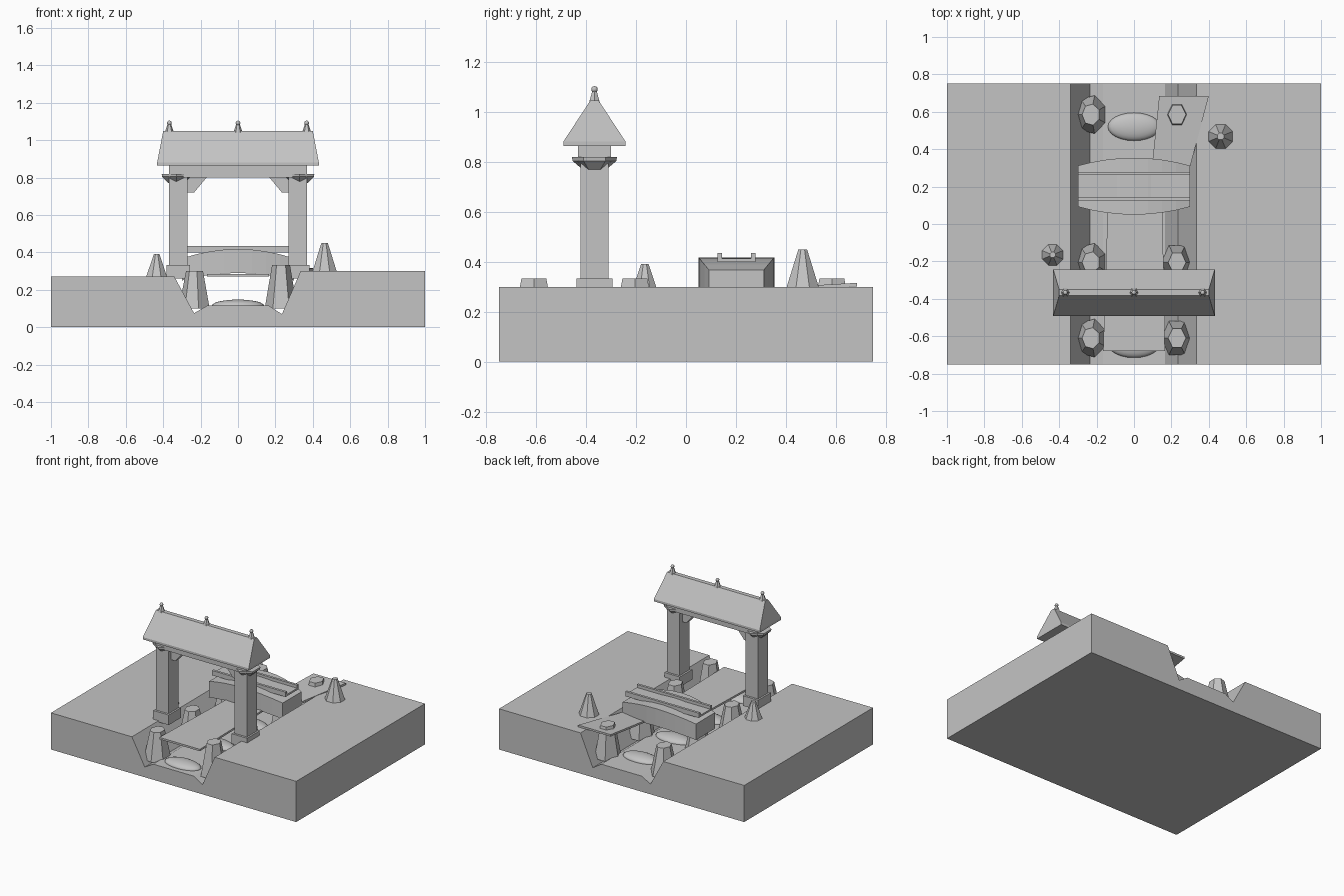
import bpy, bmesh, math
from mathutils import Vector

if "Cube" in bpy.data.objects:
    bpy.data.objects.remove(bpy.data.objects["Cube"])

# One plain grey for the whole model
GREY = bpy.data.materials.new("plain_grey")
GREY.diffuse_color = (0.55, 0.55, 0.55, 1)
GREY.use_nodes = True
GREY.node_tree.nodes["Principled BSDF"].inputs["Base Color"].default_value = GREY.diffuse_color


def finish(name, bm):
    bmesh.ops.recalc_face_normals(bm, faces=bm.faces)
    me = bpy.data.meshes.new(name)
    bm.to_mesh(me)
    bm.free()
    me.materials.append(GREY)
    ob = bpy.data.objects.new(name, me)
    bpy.context.collection.objects.link(ob)
    return ob


def box(name, x0, x1, y0, y1, z0, z1):
    bm = bmesh.new()
    bmesh.ops.create_cube(bm, size=1)
    for v in bm.verts:
        v.co = (x0 if v.co.x < 0 else x1, y0 if v.co.y < 0 else y1, z0 if v.co.z < 0 else z1)
    return finish(name, bm)


def prism(name, pts, vec):
    """Extrude a flat polygon along a vector."""
    bm = bmesh.new()
    f = bm.faces.new([bm.verts.new(p) for p in pts])
    r = bmesh.ops.extrude_face_region(bm, geom=[f])
    bmesh.ops.translate(bm, vec=vec, verts=[v for v in r["geom"] if isinstance(v, bmesh.types.BMVert)])
    bm.faces.new([v for v in f.verts]) if not f.is_valid else None
    return finish(name, bm)


def loft(name, rings):
    """Join equal-length closed rings and cap the ends."""
    bm = bmesh.new()
    rs = [[bm.verts.new(p) for p in r] for r in rings]
    n = len(rs[0])
    for a, b in zip(rs, rs[1:]):
        for i in range(n):
            j = (i + 1) % n
            bm.faces.new((a[i], a[j], b[j], b[i]))
    bm.faces.new(rs[0])
    bm.faces.new(rs[-1])
    return finish(name, bm)


def cone(name, x, y, z0, z1, r0, r1, n, turn=0.0, sx=1.0, sy=1.0):
    ang = [turn + 2 * math.pi * i / n for i in range(n)]
    return loft(name, [[(x + sx * r * math.cos(a), y + sy * r * math.sin(a), z) for a in ang]
                       for r, z in ((r0, z0), (r1, z1))])


def ball(name, x, y, z, sx, sy, sz, u, v):
    bm = bmesh.new()
    bmesh.ops.create_uvsphere(bm, u_segments=u, v_segments=v, radius=1)
    for w in bm.verts:
        w.co = Vector((x + w.co.x * sx, y + w.co.y * sy, z + w.co.z * sz))
    for f in bm.faces:
        f.smooth = True
    return finish(name, bm)


# Ground block with the stream channel
section = [(-1, 0), (1, 0), (1, 0.30), (0.335, 0.30), (0.235, 0.07), (0.165, 0.115),
           (-0.165, 0.115), (-0.235, 0.075), (-0.34, 0.27), (-1, 0.27)]
prism("ground", [(x, -0.75, z) for x, z in section], (0, 1.5, 0))

# Ripples on the channel bed
for i, y in enumerate((-0.64, -0.25, 0.14, 0.52)):
    ball(f"ripple_{i}", 0, y, 0.115, 0.14, 0.075, 0.033, 24, 12)

# Rocks lining both banks
for side, top, n in ((-1, 0.30, "left"), (1, 0.333, "right")):
    for i, y in enumerate((-0.61, -0.205, 0.19, 0.585)):
        cone(f"bank_rock_{n}_{i}", side * 0.23, y, 0.10, top, 0.10, 0.055,
             7 if side < 0 else 6, 0 if side > 0 else math.pi, 0.87, 1.05)

# Path slabs before and after the bridge
prism("front_path", [(-0.165, -0.68, 0.272), (0.165, -0.68, 0.272), (0.152, 0.10, 0.272),
                     (-0.14, 0.10, 0.272)], (0, 0, 0.014))
prism("rear_path", [(0.09, 0.25, 0.277), (0.285, 0.25, 0.277), (0.40, 0.685, 0.302),
                    (0.135, 0.685, 0.302)], (0, 0, 0.014))

# Arched bridge, wider and higher in the middle
rings = []
for i in range(9):
    t = -1 + i / 4
    k = 1 - t * t
    w, top, low = 0.11 + 0.042 * k, 0.368 + 0.05 * k, 0.25 + 0.04 * k
    rings.append([(t * 0.3, 0.202 - w, low), (t * 0.3, 0.202 + w, low),
                  (t * 0.3, 0.202 + w, top), (t * 0.3, 0.202 - w, top)])
loft("bridge_arch", rings)

# Shallow walkway tray with two rails
box("bridge_walkway", -0.30, 0.30, 0.127, 0.278, 0.40, 0.413)
for n, y in (("front", 0.135), ("rear", 0.27)):
    box(f"bridge_rail_{n}", -0.30, 0.30, y - 0.009, y + 0.009, 0.40, 0.435)

# Gate posts, plinths, capitals and braces
GY = -0.367
for s, n in ((-1, "left"), (1, "right")):
    x = 0.32 * s
    box(f"plinth_{n}", x - 0.063, x + 0.063, GY - 0.073, GY + 0.073, 0.26, 0.334)
    box(f"post_{n}", x - 0.05, x + 0.05, GY - 0.057, GY + 0.057, 0.26, 0.82)
    cone(f"capital_{n}", 0.33 * s, GY, 0.77, 0.805, 0.047, 0.088, 6, math.pi / 6)
    cone(f"capital_rim_{n}", 0.33 * s, GY, 0.805, 0.82, 0.088, 0.09, 6, math.pi / 6)
    prism(f"brace_{n}", [(s * a, GY - 0.025, z) for a, z in
                         ((0.27, 0.81), (0.16, 0.81), (0.235, 0.72), (0.27, 0.72))], (0, 0.05, 0))

# Lintel and hipped roof
box("lintel", -0.37, 0.37, GY - 0.066, GY + 0.066, 0.80, 0.87)


def rect(hx, hy, z):
    return [(-hx, GY - hy, z), (hx, GY - hy, z), (hx, GY + hy, z), (-hx, GY + hy, z)]


loft("roof", [rect(0.432, 0.125, 0.865), rect(0.432, 0.125, 0.882), rect(0.40, 0.016, 1.048)])

# Ridge finials
for i, x in enumerate((-0.367, 0, 0.367)):
    cone(f"finial_spike_{i}", x, GY, 1.03, 1.085, 0.028, 0.010, 6)
    ball(f"finial_ball_{i}", x, GY, 1.092, 0.013, 0.013, 0.013, 8, 6)

# Small pointed shrubs
cone("shrub_left", -0.435, -0.165, 0.265, 0.392, 0.062, 0.016, 8, math.pi / 8)
cone("shrub_right", 0.463, 0.468, 0.295, 0.45, 0.071, 0.019, 8, math.pi / 8)
